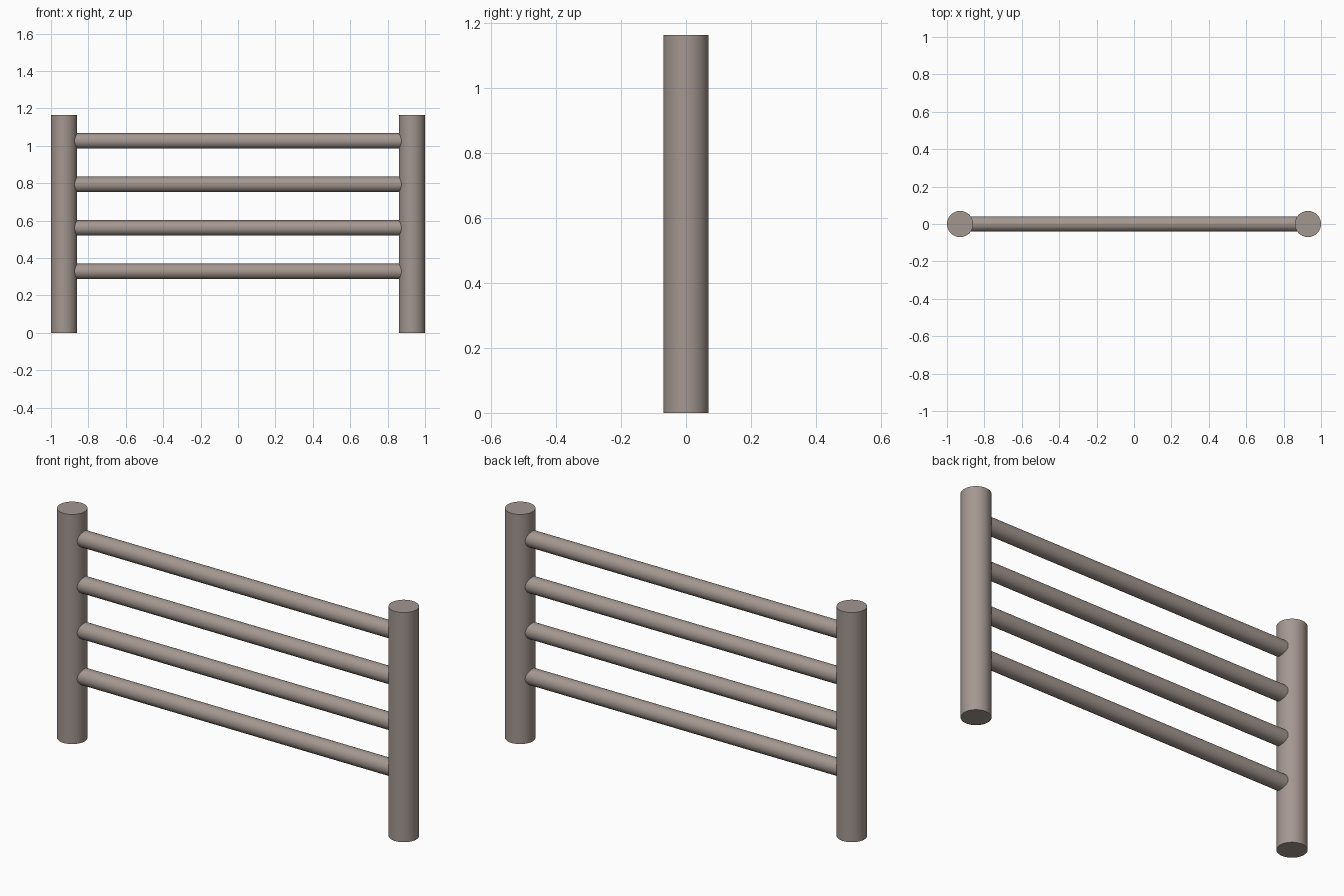
import bpy
import math

if "Cube" in bpy.data.objects:
    bpy.data.objects.remove(bpy.data.objects["Cube"])

POST_X, POST_R, POST_H = 0.93, 0.07, 1.164
RAIL_R, RAIL_Z, RAIL_STEP, RAIL_COUNT = 0.041, 0.328, 0.2326, 4

wood = bpy.data.materials.new("weathered_wood")
wood.diffuse_color = (0.37, 0.31, 0.28, 1)
wood.use_nodes = True
wood.node_tree.nodes["Principled BSDF"].inputs["Base Color"].default_value = wood.diffuse_color


def rod(name, radius, length, location, rotation=(0, 0, 0)):
    bpy.ops.mesh.primitive_cylinder_add(vertices=48, radius=radius, depth=length,
                                        location=location, rotation=rotation)
    obj = bpy.context.object
    obj.name = name
    obj.data.materials.append(wood)
    bpy.ops.object.shade_smooth_by_angle(angle=math.radians(40))


# Upright end posts
for side, x in (("left", -POST_X), ("right", POST_X)):
    rod(side + "_post", POST_R, POST_H, (x, 0, POST_H / 2))

# Horizontal rails, ending inside the posts
for i in range(RAIL_COUNT):
    rod(f"rail_{i + 1}", RAIL_R, 2 * POST_X, (0, 0, RAIL_Z + i * RAIL_STEP),
        (0, math.pi / 2, 0))
